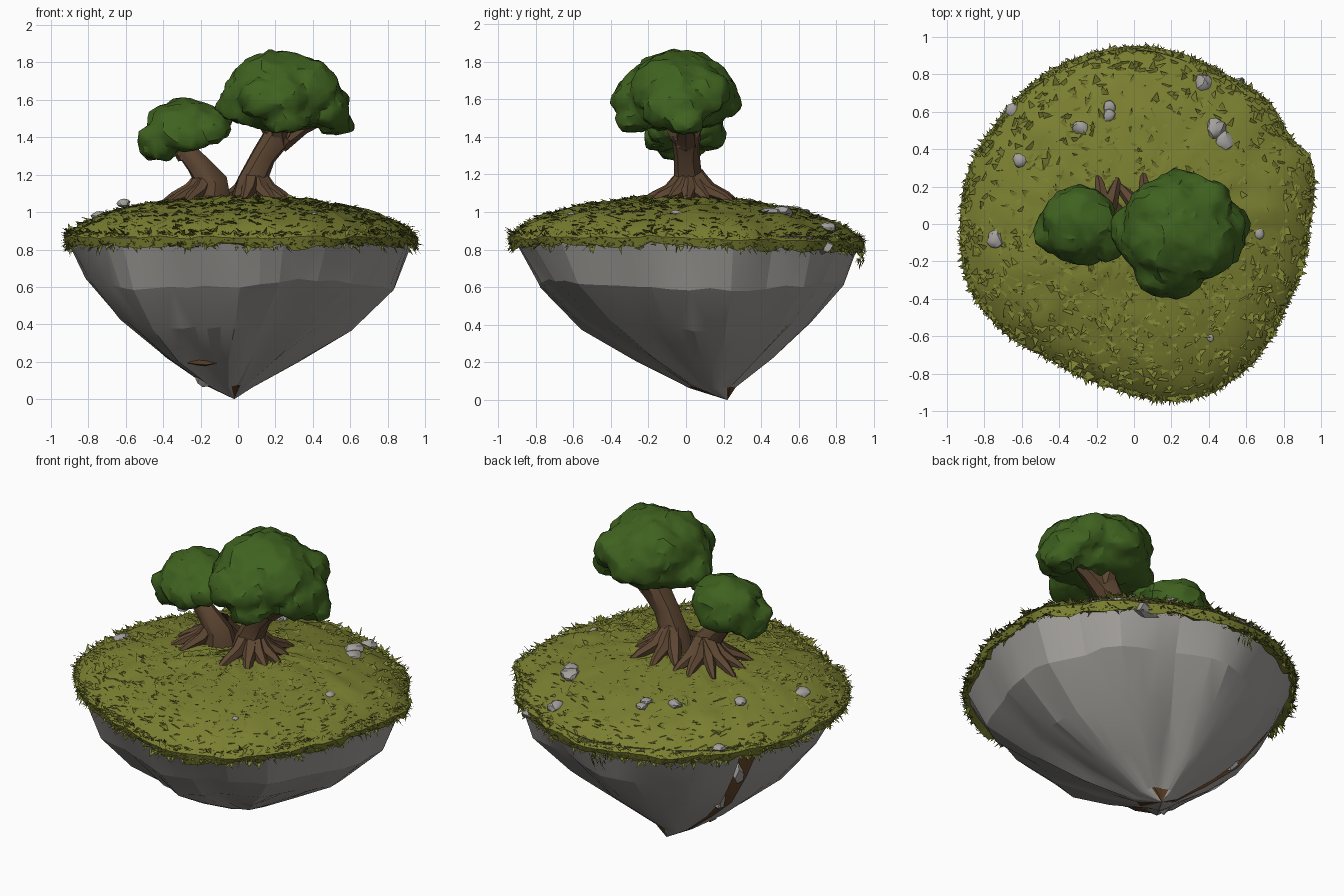
import bpy, bmesh, math, random
from mathutils import Vector, noise

if "Cube" in bpy.data.objects:
    bpy.data.objects.remove(bpy.data.objects["Cube"])

random.seed(7)
R = random.uniform


def mat(name, col):
    m = bpy.data.materials.new(name)
    m.diffuse_color = (*col, 1)
    m.use_nodes = True
    m.node_tree.nodes["Principled BSDF"].inputs["Base Color"].default_value = m.diffuse_color
    return m


ROCK = mat("grey rock", (.365, .35, .33))
DIRT = mat("brown dirt", (.10, .047, .018))
GRASS = mat("olive grass", (.195, .212, .03))
LEAF = mat("green leaves", (.05, .122, .014))
BARK = mat("brown bark", (.112, .063, .033))


def finish(name, bm, mats, angle=35, fix=True):
    if fix:
        bmesh.ops.recalc_face_normals(bm, faces=bm.faces)
    me = bpy.data.meshes.new(name)
    bm.to_mesh(me)
    bm.free()
    ob = bpy.data.objects.new(name, me)
    bpy.context.collection.objects.link(ob)
    for m in mats:
        me.materials.append(m)
    bpy.ops.object.select_all(action='DESELECT')
    ob.select_set(True)
    bpy.context.view_layer.objects.active = ob
    if angle:
        bpy.ops.object.shade_smooth_by_angle(angle=math.radians(angle))
    return ob


# island outline seen from the top
OUT = [(.94, 0), (.96, .33), (.83, .47), (.73, .65), (.49, .80), (.08, .95), (-.21, .92),
       (-.48, .80), (-.72, .56), (-.90, .24), (-.93, 0), (-.88, -.35), (-.72, -.56),
       (-.45, -.72), (-.13, -.87), (.22, -.95), (.43, -.90), (.65, -.73), (.81, -.45)]
POL = [(math.atan2(y, x) % math.tau, math.hypot(x, y)) for x, y in OUT]
POL.append((math.tau, POL[0][1]))


def lerp_table(tab, t):
    for (a, u), (b, v) in zip(tab, tab[1:]):
        if a <= t <= b:
            return u + (v - u) * (t - a) / (b - a)
    return tab[-1][1]


def outline(a):
    return lerp_table(POL, a % math.tau)


# grass dome height by fraction of the outline radius
DOME = [(0, 1.085), (.3, 1.075), (.6, 1.035), (.8, .985), (.92, .93), (1, .865)]


def surf(a, f):
    r = outline(a) * f
    x, y = r * math.cos(a), r * math.sin(a)
    z = lerp_table(DOME, f) - .03 * max(0, y)
    return Vector((x, y, z + .016 * noise.noise(Vector((x * 9, y * 9, 0)))))


def skin(bm, rings, cap=True):
    n = len(rings[0])
    faces = []
    for r0, r1 in zip(rings, rings[1:]):
        for i in range(n):
            faces.append(bm.faces.new((r0[i], r0[(i + 1) % n], r1[(i + 1) % n], r1[i])))
    if cap:
        bm.faces.new(rings[-1])
    return faces


# rock underside with broad sharp ridges and a narrow dirt crack at the back left
bm = bmesh.new()
N, MID = 48, 20
RINGS = [(.87, 0, 0, .98), (.62, .01, .02, .855), (.41, -.02, .045, .645),
         (.23, -.05, .09, .385), (.07, -.05, .14, .13)]
ctrl = [(.035 * (-1) ** j + R(-.03, .03), R(-.04, .04)) for j in range(17)]
ctrl[16] = ctrl[0]
rings = []
for k, (z, cx, cy, f) in enumerate(RINGS):
    ring = []
    for i in range(N):
        j, t = divmod(i, 3)
        ridge, lift = (ctrl[j][q] + (ctrl[j + 1][q] - ctrl[j][q]) * t / 3 for q in (0, 1))
        a = math.tau * i / N
        if abs(i - MID) == 1:
            a = math.tau * (MID + (i - MID) * .5) / N
        r = outline(a) * f * (1 + ridge * (.3, .9, 1.2, 1.6, 1.2)[k])
        if i == MID:
            r *= .9
        z2 = z + (lift + R(-.01, .01)) * (0, 1, 1.2, .8, .2)[k]
        ring.append(bm.verts.new((cx + r * math.cos(a), cy + r * math.sin(a), z2)))
    rings.append(ring)
for j, f in enumerate(skin(bm, rings, False)):
    f.material_index = int(j % N in (MID - 1, MID))
tip = bm.verts.new((-.02, .22, 0))
for i in range(N):
    f = bm.faces.new((rings[-1][i], rings[-1][(i + 1) % N], tip))
    f.material_index = int(5 <= i <= 10 or 37 <= i <= 39 or i in (MID - 1, MID))
bmesh.ops.triangulate(bm, faces=bm.faces)
finish("rock_base", bm, [ROCK, DIRT], 14)


# angular lumps (x, y, z, rx, ry, rz)
def lump(name, m, spots, n=16):
    bm = bmesh.new()
    for x, y, z, rx, ry, rz in spots:
        vs = []
        for _ in range(n):
            d = Vector((R(-1, 1), R(-1, 1), R(-1, 1))).normalized()
            vs.append(bm.verts.new((x + d.x * rx, y + d.y * ry, z + d.z * rz)))
        bmesh.ops.convex_hull(bm, input=vs)
    for v in [v for v in bm.verts if not v.link_faces]:
        bm.verts.remove(v)
    finish(name, bm, [m], 25)


lump("lower_shards", ROCK, [(-.15, .02, .17, .10, .10, .115), (-.22, -.06, .29, .14, .16, .08),
                            (.52, .72, .82, .09, .09, .07), (-.60, .36, .62, .05, .06, .08),
                            (-.44, .32, .38, .05, .06, .06)])
lump("dirt_patches", DIRT, [(-.17, -.14, .205, .12, .08, .03), (.0, .06, .10, .05, .06, .035)])

# grass dome with rolled rim
bm = bmesh.new()
M = 90
rings = []
for f in (1, .96, .92, .86, .8, .73, .66, .58, .5, .42, .34, .26, .18, .1, .03):
    ring = []
    for i in range(M):
        p = surf(math.tau * i / M, f)
        ring.append(bm.verts.new(p + Vector((0, 0, R(-.007, .007)))))
    rings.append(ring)
low = []
for f, dz in ((.94, -.025), (.985, -.045)):
    ring = []
    for i in range(M):
        p = surf(math.tau * i / M, 1)
        ring.append(bm.verts.new((p.x * f, p.y * f, p.z + dz + R(-.025, .02))))
    low.append(ring)
skin(bm, low + rings)
finish("grass_top", bm, [GRASS], 40)


# grass blades over the dome, round the rim and one hanging tuft
def blade(bm, p, d, w):
    side = d.cross(Vector((R(-.3, .3), R(-.3, .3), 1))).normalized() * w
    bm.faces.new([bm.verts.new(q) for q in (p - side, p + side, p + d)])


bm = bmesh.new()
for _ in range(2600):
    a, f = R(0, math.tau), math.sqrt(R(0, 1)) * .99
    p = surf(a, f)
    if p.y > 0 and f < .85 and R(0, 1) < .5:
        continue
    t = R(0, math.tau)
    L = R(.03, .06)
    blade(bm, p - Vector((0, 0, .006)),
          Vector((math.cos(t) * L, math.sin(t) * L, R(.004, .02))), R(.012, .028))
for _ in range(1700):
    a = R(0, math.tau)
    p = surf(a, .99)
    p.z += R(-.06, .03)
    out = Vector((math.cos(a), math.sin(a), 0))
    tan = Vector((-out.y, out.x, 0))
    d = out * R(.1, .9) + tan * R(-.9, .9) + Vector((0, 0, R(-1, .5)))
    blade(bm, p - out * .015, d.normalized() * R(.03, .06), R(.006, .015))
for _ in range(24):
    p = Vector((R(-.12, .0), R(.91, .95), R(.72, .84)))
    blade(bm, p, Vector((R(-.02, .02), R(-.02, .02), R(-.05, -.02))), .006)
finish("grass_blades", bm, [GRASS], 0, False)


# tapered tube along a path of (x, y, z, radius)
def tube(bm, path, n=8):
    pts = [Vector(p[:3]) for p in path]
    rings = []
    for i, p in enumerate(pts):
        d = (pts[min(i + 1, len(pts) - 1)] - pts[max(i - 1, 0)]).normalized()
        u = d.cross(Vector((0.1, 1, 0.05))).normalized()
        v = d.cross(u)
        ring = []
        for k in range(n):
            a = math.tau * k / n
            r = path[i][3] * (1 + R(-.1, .1))
            ring.append(bm.verts.new(p + (u * math.cos(a) + v * math.sin(a)) * r))
        rings.append(ring)
    skin(bm, rings)


def trunk(name, path, branches, roots, reach):
    bm = bmesh.new()
    tube(bm, path, 10)
    top = path[-1]
    for x, y, z in branches:
        tube(bm, [(top[0], top[1], top[2] - .05, top[3] * .75),
                  ((top[0] + x) / 2, (top[1] + y) / 2, (top[2] + z) / 2, top[3] * .55),
                  (x, y, z, .018)], 6)
    bx, by, bz = path[0][:3]
    for deg in roots:
        a = math.radians(deg + R(-6, 6))
        c, s, q = math.cos(a), math.sin(a), reach * R(.85, 1.12)
        tube(bm, [(bx + c * .02, by + s * .02, bz + .14, .05),
                  (bx + c * q * .4, by + s * q * .4, bz + .055, .042),
                  (bx + c * q * .75, by + s * q * .75, bz + .02, .028),
                  (bx + c * q, by + s * q, bz - .015, .012)], 6)
    finish(name, bm, [BARK], 35)


trunk("large_trunk",
      [(.08, .02, 1.06, .12), (.07, .01, 1.17, .078), (.14, 0, 1.30, .068), (.22, 0, 1.42, .08)],
      [(.08, -.04, 1.54), (.36, -.02, 1.54), (.2, -.17, 1.54), (.24, .13, 1.55), (.48, 0, 1.5)],
      [-100, -65, -35, -5, 25, 60, 95, 125], .26)
trunk("small_trunk",
      [(-.15, .03, 1.06, .11), (-.14, .01, 1.16, .08), (-.22, 0, 1.26, .058), (-.29, 0, 1.34, .05)],
      [(-.40, -.03, 1.40), (-.17, -.05, 1.43), (-.3, .1, 1.42)],
      [75, 105, 135, 160, 185, 212, 240], .25)


# leaf crown: lobes (x, y, z, rx, ry, rz) fused, made bumpy and reduced to uneven facets
def crown(name, lobes):
    bm = bmesh.new()
    for x, y, z, rx, ry, rz in lobes:
        for v in bmesh.ops.create_icosphere(bm, subdivisions=3, radius=1)["verts"]:
            p = Vector((x + v.co.x * rx, y + v.co.y * ry, z + v.co.z * rz))
            floor = z - .6 * rz
            if p.z < floor:
                p.z = floor - (floor - p.z) * .3
            v.co = p
    ob = finish(name, bm, [LEAF], 0)
    md = ob.modifiers.new("fuse", 'REMESH')
    md.mode, md.voxel_size = 'VOXEL', .016
    bpy.ops.object.modifier_apply(modifier="fuse")
    normals = [v.normal.copy() for v in ob.data.vertices]
    for v, n in zip(ob.data.vertices, normals):
        p = v.co.copy()
        v.co = p + n * (.022 * noise.noise(p * 8) + .016 * noise.noise(p * 19) - .003)
    md = ob.modifiers.new("facets", 'DECIMATE')
    md.ratio = .14
    bpy.ops.object.modifier_apply(modifier="facets")
    bpy.ops.object.shade_smooth_by_angle(angle=math.radians(30))


crown("large_crown", [
    (.22, -.04, 1.62, .30, .29, .245), (.48, -.05, 1.55, .13, .17, .14),
    (.01, -.05, 1.57, .125, .17, .12), (.2, -.25, 1.60, .20, .15, .15),
    (.25, .16, 1.61, .17, .13, .14), (.37, -.10, 1.65, .18, .2, .17),
    (.12, .05, 1.67, .17, .18, .16), (.26, -.26, 1.50, .13, .11, .10),
    (.52, -.01, 1.48, .10, .10, .10), (.36, .09, 1.62, .17, .15, .15)])
crown("small_crown", [
    (-.29, 0, 1.46, .2, .20, .14), (-.42, -.03, 1.37, .11, .14, .135),
    (-.15, -.09, 1.44, .11, .11, .10), (-.085, -.03, 1.50, .06, .07, .06),
    (-.30, .09, 1.42, .15, .12, .12), (-.29, -.11, 1.41, .16, .11, .11)])

# pebbles (x, y, size, extra height)
bm = bmesh.new()
for x, y, s, up in [(-.65, .60, .04, 0), (-.29, .52, .038, 0), (-.13, .58, .032, 0),
                    (-.13, .62, .032, 0), (.37, .75, .045, 0), (.44, .51, .055, 0),
                    (.48, .44, .045, 0), (-.61, .335, .036, .055), (-.74, -.08, .045, 0),
                    (.41, -.61, .022, 0), (.67, -.05, .03, 0)]:
    a = math.atan2(y, x) % math.tau
    h = surf(a, min(1, math.hypot(x, y) / outline(a))).z + up
    for v in bmesh.ops.create_icosphere(bm, subdivisions=2, radius=s)["verts"]:
        k = 1 + .5 * noise.noise(v.co * 20 + Vector((x * 9, y * 9, 0)))
        v.co = Vector((x, y, h)) + Vector((v.co.x, v.co.y * 1.1, v.co.z * .6)) * k
finish("pebbles", bm, [ROCK], 30)
